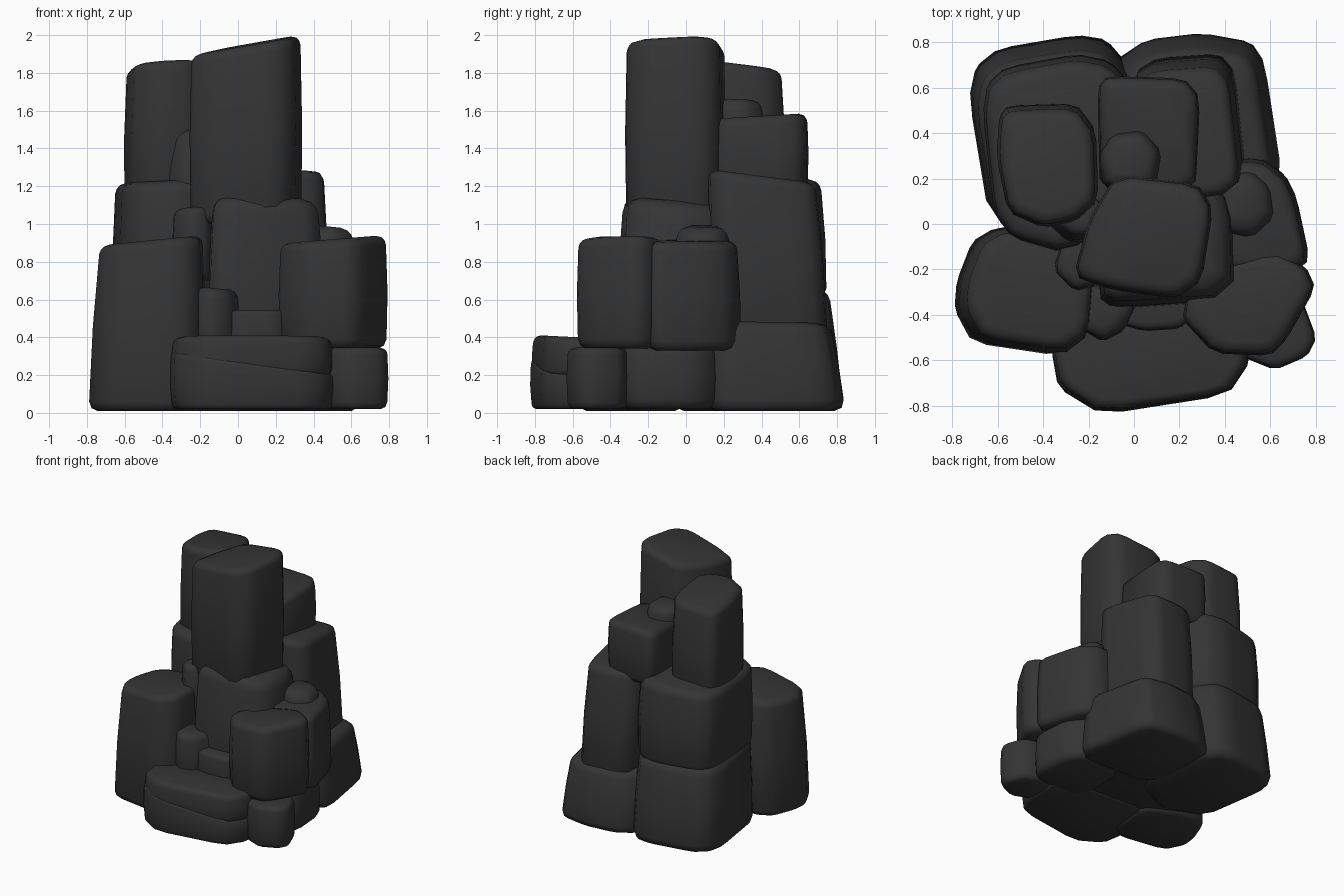
import bpy, bmesh
from mathutils import Vector

stone = bpy.data.materials.new("dark_stone")
stone.diffuse_color = (0.035, 0.035, 0.035, 1)


def soften(pts, r=0.16):
    """Cut every outline corner once."""
    out = []
    for i, p in enumerate(pts):
        a, q, b = Vector(pts[i - 1]), Vector(p), Vector(pts[(i + 1) % len(pts)])
        out += [q.lerp(a, r), q.lerp(b, r)]
    return out


def rock(name, pts, z0, z1, tilt=(0, 0), top=0.94, shift=(0, 0), b=0.05, bot=0.97):
    """Rounded boulder: outline lofted upward, with tapered and tilted top."""
    o = soften(pts)
    c = sum(o, Vector((0, 0))) / len(o)
    h = z1 - z0
    # height, inset from the outline
    prof = [(0, b), (0.3 * b, 0.3 * b), (b, 0), (h * 0.5, -0.004),
            (h - b, 0), (h - 0.55 * b, 0.13 * b), (h - 0.2 * b, 0.45 * b), (h, 1.1 * b)]
    bm = bmesh.new()
    rings = []
    for z, inset in prof:
        t = z / h
        s = bot + (1 - bot) * min(1, t * 3) + (top - 1) * t
        ring = []
        for p in o:
            d = p - c
            d = d * s - d.normalized() * inset
            q = c + d + Vector(shift) * t
            ring.append(bm.verts.new((q.x, q.y, z0 + z + t * t * (tilt[0] * d.x + tilt[1] * d.y))))
        rings.append(ring)
    n = len(o)
    for lo, hi in zip(rings, rings[1:]):
        for i in range(n):
            bm.faces.new((lo[i], lo[(i + 1) % n], hi[(i + 1) % n], hi[i]))
    bm.faces.new(rings[0][::-1])
    bm.faces.new(rings[-1])
    bmesh.ops.recalc_face_normals(bm, faces=bm.faces)
    me = bpy.data.meshes.new(name)
    bm.to_mesh(me)
    bm.free()
    me.materials.append(stone)
    ob = bpy.data.objects.new(name, me)
    bpy.context.collection.objects.link(ob)
    bpy.context.view_layer.objects.active = ob
    ob.select_set(True)
    bpy.ops.object.shade_smooth_by_angle(angle=1.0)
    ob.select_set(False)


# towers
rock("main_tower", [(-.08, .22), (.28, .18), (.35, .07), (.30, -.25), (.19, -.33), (-.1, -.29),
                    (-.27, -.23), (-.2, .02)], 1.0, 1.95, (.18, .02), .96)
rock("left_tower", [(-.6, .48), (-.56, .53), (-.25, .54), (-.16, .42), (-.15, .1), (-.25, .01),
                    (-.4, -.02), (-.56, .05), (-.61, .3)], 1.1, 1.84, (.06, -.12), .91, (0, -.01))
rock("back_tower", [(-.16, .6), (-.12, .65), (.22, .64), (.29, .56), (.27, .12), (-.15, .12)],
     1.15, 1.575, (0, .06), .97)
rock("back_tower_cap", [(-.16, .3), (-.1, .4), (.04, .42), (.13, .32), (.1, .15), (-.14, .15)],
     1.45, 1.66, (0, -.05), .85, b=.05)

# middle tier
rock("left_shelf", [(-.67, .5), (-.65, .63), (-.57, .7), (-.25, .76), (-.1, .73), (.02, .6),
                    (.02, .05), (-.3, -.13), (-.54, -.06), (-.62, .05)], .6, 1.23, (.05, 0), .94,
     (0, -.02), .06)
rock("back_right_shelf", [(0, .68), (.1, .74), (.38, .76), (.45, .68), (.5, .22), (.4, .14),
                          (0, .14)], .42, 1.25, (0, -.13), .92, (-.02, -.05))
rock("centre_block", [(-.17, -.34), (-.1, -.39), (.48, -.35), (.47, .1), (.3, .3), (-.15, .2)],
     .3, 1.13, (-.03, -.08), .86, (-.01, .01), .09)
rock("right_block", [(.3, .28), (.56, .3), (.67, .22), (.72, .12), (.78, -.16), (.7, -.22),
                     (.3, -.2)], .33, .91, (-.03, 0), .93, (-.01, -.01))
rock("right_cap", [(.36, .22), (.52, .25), (.61, .17), (.63, .02), (.52, -.08), (.34, -.04)],
     .75, .985, (-.1, 0), .82, b=.06)
rock("front_right_boulder", [(.21, -.42), (.35, -.57), (.6, -.58), (.67, -.51), (.8, -.28),
                             (.76, -.19), (.62, -.11), (.35, -.18), (.23, -.32)],
     .34, .92, (.08, 0), .96)
rock("front_left_column", [(-.8, -.38), (-.72, -.53), (-.32, -.59), (-.2, -.5), (-.17, -.15),
                           (-.45, 0), (-.62, -.01), (-.72, -.07), (-.79, -.25)],
     .01, .91, (.1, 0), .88, (.035, 0))

# base tier
rock("back_left_base", [(-.73, .56), (-.7, .7), (-.6, .78), (-.25, .84), (-.12, .82), (0, .68),
                        (.05, .1), (-.3, -.1), (-.64, .02)], .01, .66, (0, 0), .91,
     (.01, -.05), .07, 1)
rock("back_right_base", [(-.1, .72), (.05, .82), (.3, .85), (.52, .81), (.58, .72), (.66, .2),
                         (.55, .1), (-.05, .12)], .01, .48, (0, -.02), .87, (-.01, -.04), .06, 1)
rock("right_base", [(.2, .16), (.58, .18), (.69, .04), (.71, -.25), (.62, -.36), (.2, -.35)],
     .02, .355, (0, 0), .95)
rock("front_right_base", [(.47, -.58), (.62, -.64), (.76, -.58), (.8, -.5), (.74, -.34),
                          (.6, -.3), (.47, -.35)], .02, .345, (0, 0), .98, b=.035)
rock("front_slab_lower", [(-.36, -.55), (-.33, -.72), (-.14, -.835), (.41, -.75), (.51, -.6),
                          (.52, -.2), (-.3, -.15)], .02, .27, (-.15, 0), 1, b=.025, bot=.98)
rock("front_slab_upper", [(-.36, -.55), (-.33, -.71), (-.15, -.83), (.42, -.745), (.51, -.6),
                          (.5, -.25), (-.3, -.25)], .19, .40, (0, -.05), .97, b=.04, bot=.99)
rock("core", [(-.5, -.25), (.4, -.25), (.4, .4), (-.5, .4)], .03, .6)

# small wedged stones
rock("front_step_left", [(-.24, -.46), (-.14, -.52), (-.04, -.47), (.04, -.3), (-.24, -.25)],
     .3, .66, (-.1, 0), .9, b=.05)
rock("front_step_right", [(-.06, -.44), (.04, -.47), (.2, -.46), (.27, -.4), (.25, -.25),
                          (-.03, -.25)], .3, .545, (0, 0), .95, b=.03)
rock("left_gap_stone", [(-.36, -.2), (-.26, -.3), (-.16, -.27), (-.1, -.1), (-.3, -.02)],
     .7, 1.09, (.12, 0), .9, b=.04)
rock("tower_gap_stone", [(-.39, -.01), (-.3, -.09), (-.2, -.08), (-.15, .1), (-.36, .1)],
     1.1, 1.5, (.3, 0), .85, (.03, .03), .04)
